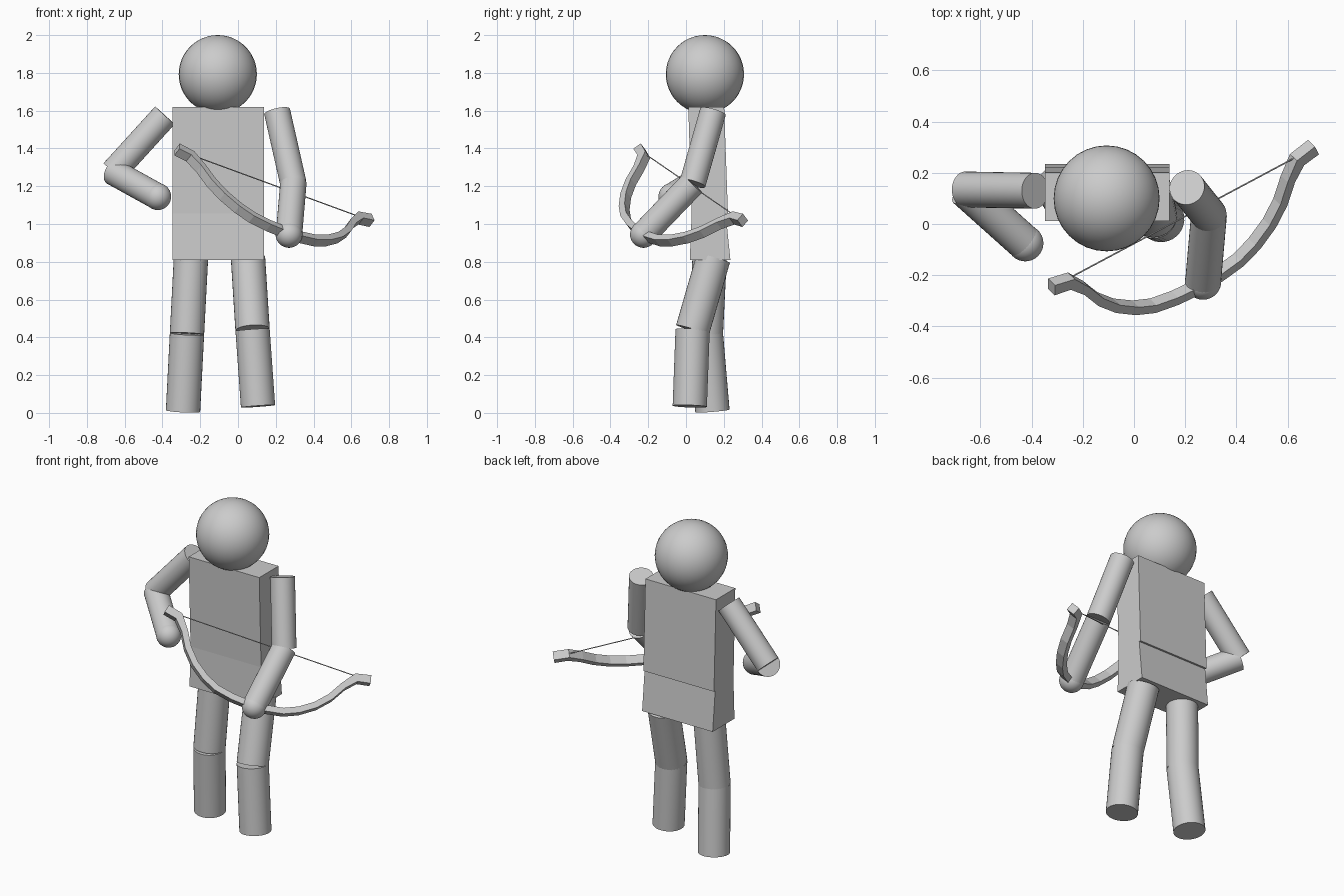
import bpy, bmesh
from mathutils import Vector

if "Cube" in bpy.data.objects:
    bpy.data.objects.remove(bpy.data.objects["Cube"])


def add_mesh(name, bm):
    bmesh.ops.recalc_face_normals(bm, faces=bm.faces)
    mesh = bpy.data.meshes.new(name)
    bm.to_mesh(mesh)
    bm.free()
    obj = bpy.data.objects.new(name, mesh)
    bpy.context.collection.objects.link(obj)
    return obj


def smooth(obj):
    bpy.ops.object.select_all(action='DESELECT')
    obj.select_set(True)
    bpy.context.view_layer.objects.active = obj
    bpy.ops.object.shade_smooth_by_angle()


def tube(name, a, b, r, sides=32):
    a, b = Vector(a), Vector(b)
    bpy.ops.mesh.primitive_cylinder_add(vertices=sides, radius=r, depth=(b - a).length,
                                        location=(a + b) / 2)
    obj = bpy.context.object
    obj.name = name
    obj.rotation_euler = (b - a).to_track_quat('Z', 'Y').to_euler()
    smooth(obj)


def ball(name, loc, r):
    bpy.ops.mesh.primitive_uv_sphere_add(segments=32, ring_count=24, radius=r, location=loc)
    bpy.context.object.name = name
    smooth(bpy.context.object)


def loft(name, rings):
    """Skin a list of four-cornered cross-sections and cap both ends."""
    bm = bmesh.new()
    vs = [[bm.verts.new(p) for p in ring] for ring in rings]
    for r0, r1 in zip(vs, vs[1:]):
        for i in range(4):
            j = (i + 1) % 4
            bm.faces.new((r0[i], r0[j], r1[j], r1[i]))
    bm.faces.new(vs[0])
    bm.faces.new(vs[-1])
    return add_mesh(name, bm)


def slab(name, x0, x1, bottom, top):
    """Leaning box; bottom and top are (y front, y back, z)."""
    loft(name, [[(x0, f, z), (x1, f, z), (x1, b, z), (x0, b, z)] for f, b, z in (bottom, top)])


# Head and torso
ball("head", (-0.107, 0.10, 1.793), 0.207)
slab("chest", -0.348, 0.138, (0.03, 0.222, 1.055), (0.012, 0.202, 1.62))
slab("hips", -0.348, 0.138, (0.02, 0.235, 0.81), (0.03, 0.21, 1.055))

# Arms: shoulder, elbow, hand
arms = {"left": ((0.207, 0.143, 1.595), (0.293, 0.035, 1.215), (0.27, -0.225, 0.945)),
        "right": ((-0.387, 0.13, 1.575), (-0.66, 0.135, 1.275), (-0.425, -0.075, 1.145))}
for side, (shoulder, elbow, hand) in arms.items():
    tube(side + "_upper_arm", shoulder, elbow, 0.07)
    tube(side + "_forearm", elbow, hand, 0.07)
    ball(side + "_hand", hand, 0.071)

# Legs: hip, knee, foot
legs = {"left": ((0.053, 0.145, 0.82), (0.077, 0.035, 0.44), (0.106, 0.02, 0.035)),
        "right": ((-0.249, 0.125, 0.82), (-0.27, 0.105, 0.42), (-0.291, 0.14, 0.01))}
for side, (hip, knee, foot) in legs.items():
    tube(side + "_thigh", hip, knee, 0.091)
    tube(side + "_shin", knee, foot, 0.091)

# Bow: mirrored half profile (along string, away from string) swept with a rectangle
mid = Vector((0.19, 0.025, 1.205))
u = Vector((0.9, 0.48, -0.33)).normalized()
v = Vector((0.147, -0.733, -0.664))
v = (v - v.dot(u) * u).normalized()
n = u.cross(v)
half = [(0.1, 0.367), (0.2, 0.348), (0.28, 0.31), (0.36, 0.25), (0.425, 0.175),
        (0.475, 0.085), (0.53, 0.015), (0.61, -0.003)]
path = [(-a, b) for a, b in reversed(half)] + [(0, 0.373)] + half
rings = []
for i, (a, b) in enumerate(path):
    p0, p1 = path[max(i - 1, 0)], path[min(i + 1, len(path) - 1)]
    t = (u * (p1[0] - p0[0]) + v * (p1[1] - p0[1])).normalized()
    side = t.cross(n)
    c = mid + u * a + v * b
    end = min(i, len(path) - 1 - i)
    h = 0.024 if end < 2 else 0.018
    rings.append([c + side * h * s + n * 0.026 * w
                  for s, w in ((1, 1), (1, -1), (-1, -1), (-1, 1))])
loft("bow", rings)
tube("bow_string", mid - u * 0.54, mid + u * 0.54, 0.003, 8)
